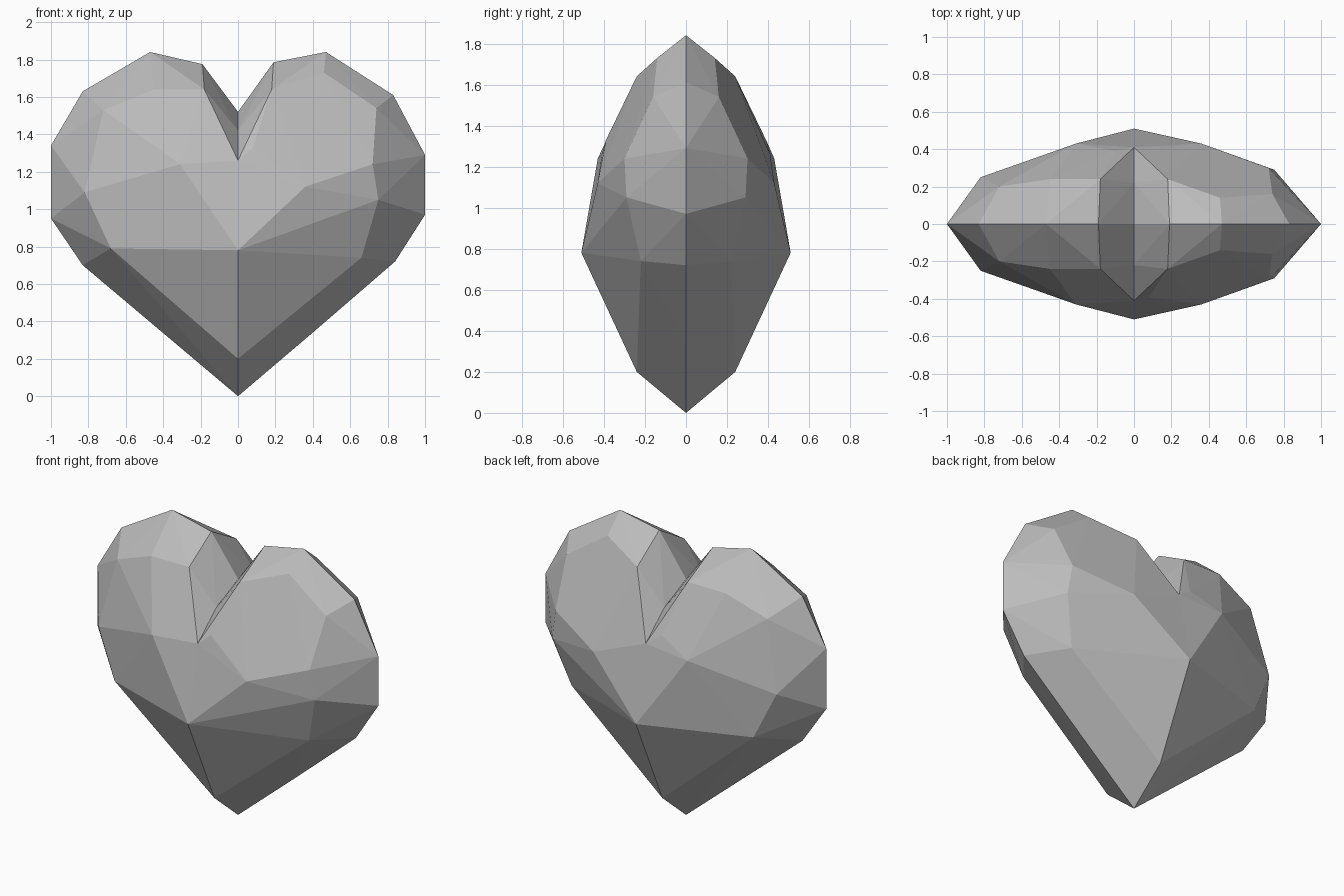
import bpy, bmesh

cube = bpy.data.objects.get("Cube")
if cube:
    bpy.data.objects.remove(cube, do_unlink=True)

# Stone material
stone = bpy.data.materials.new("grey stone")
stone.use_nodes = True
grey = (0.5, 0.5, 0.5, 1)
stone.diffuse_color = grey
stone.node_tree.nodes["Principled BSDF"].inputs["Base Color"].default_value = grey

# Corners shared by both lobes along the middle, then each lobe's own corners;
# all are given on the front half and mirrored to the back
middle = [(0, 0, 0), (0, -.24, .2), (0, -.51, .78), (0, -.41, 1.26),
          (0, -.22, 1.42), (0, 0, 1.52)]
left_lobe = [(.19, 0, 1.785), (.47, 0, 1.84), (.83, 0, 1.61), (1, 0, 1.29),
             (1, 0, .97), (.84, 0, .72), (.4, 0, .34),
             (.18, -.24, 1.64), (.46, -.14, 1.73), (.74, -.16, 1.54),
             (.72, -.3, 1.24), (.75, -.29, 1.05), (.66, -.22, .74),
             (.36, -.43, 1.12)]
right_lobe = [(-.19, 0, 1.775), (-.47, 0, 1.84), (-.83, 0, 1.63), (-1, 0, 1.34),
              (-1, 0, .95), (-.83, 0, .7), (-.4, 0, .34),
              (-.18, -.24, 1.64), (-.45, -.24, 1.64), (-.72, -.2, 1.53),
              (-.82, -.25, 1.09), (-.68, -.285, .79), (-.31, -.43, 1.24)]


def add_lobe(bm, corners, notch):
    """Wrap one half of the heart in a faceted skin, open at the middle plane."""
    points = set(corners) | {(x, -y, z) for x, y, z in corners} | {notch}
    verts = [bm.verts.new(p) for p in sorted(points)]
    hull = bmesh.ops.convex_hull(bm, input=verts, use_existing_faces=False)
    bmesh.ops.delete(bm, geom=list(set(hull["geom_interior"])), context='VERTS')
    inner = [f for f in bm.faces if all(abs(v.co.x) < 1e-4 for v in f.verts)]
    bmesh.ops.delete(bm, geom=inner, context='FACES_ONLY')


# Heart: two faceted lobes welded along the middle
bm = bmesh.new()
add_lobe(bm, middle + left_lobe, (.08, -.39, 1.33))
add_lobe(bm, middle + right_lobe, (-.1, .39, 1.33))
bmesh.ops.remove_doubles(bm, verts=bm.verts[:], dist=0.001)
loose = [e for e in bm.edges if not e.link_faces]
bmesh.ops.delete(bm, geom=loose, context='EDGES')
bmesh.ops.recalc_face_normals(bm, faces=bm.faces[:])
mesh = bpy.data.meshes.new("faceted_heart")
bm.to_mesh(mesh)
bm.free()
mesh.materials.append(stone)
heart = bpy.data.objects.new("faceted_heart", mesh)
bpy.context.collection.objects.link(heart)
